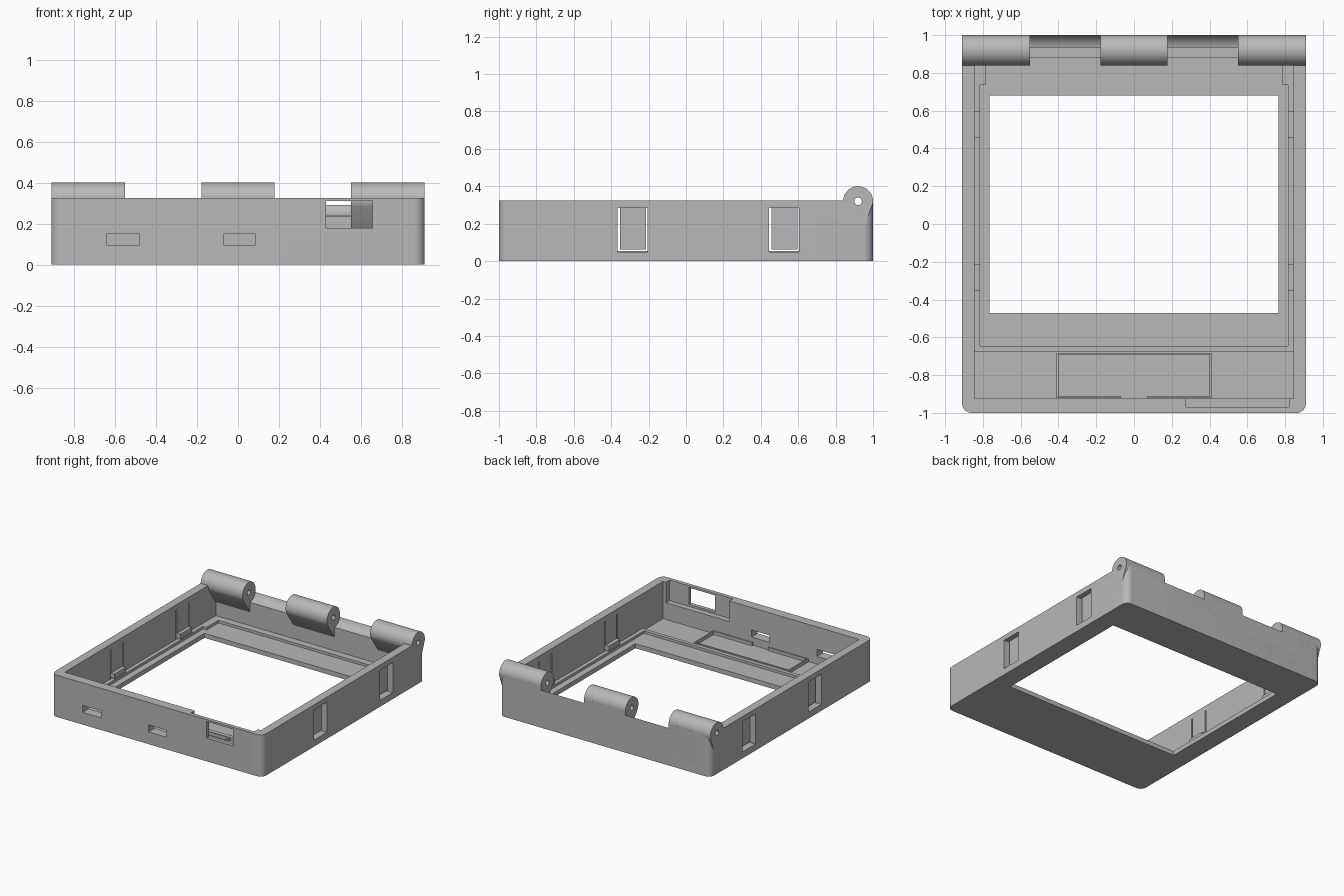
import bpy, bmesh
from math import sin, cos, radians

if "Cube" in bpy.data.objects:
    bpy.data.objects.remove(bpy.data.objects["Cube"])

grey = bpy.data.materials.new("plain_grey")
grey.use_nodes = True
COLOUR = (0.48, 0.48, 0.48, 1)
grey.diffuse_color = COLOUR
grey.node_tree.nodes["Principled BSDF"].inputs["Base Color"].default_value = COLOUR


def prism(name, points, axis, low, high):
    """Extrude a closed profile: (y, z) points along X, or (x, y) points along Z."""
    bm = bmesh.new()
    place = (lambda p, d: (d, *p)) if axis == "X" else (lambda p, d: (*p, d))
    rings = [[bm.verts.new(place(p, d)) for p in points] for d in (low, high)]
    for ring in rings:
        bm.faces.new(ring)
    for i in range(len(points)):
        j = (i + 1) % len(points)
        bm.faces.new((rings[0][i], rings[0][j], rings[1][j], rings[1][i]))
    bmesh.ops.recalc_face_normals(bm, faces=bm.faces)
    mesh = bpy.data.meshes.new(name)
    bm.to_mesh(mesh)
    bm.free()
    mesh.materials.append(grey)
    obj = bpy.data.objects.new(name, mesh)
    bpy.context.collection.objects.link(obj)
    return obj


def box(name, x0, x1, y0, y1, z0, z1):
    return prism(name, [(x0, y0), (x1, y0), (x1, y1), (x0, y1)], "Z", z0, z1)


def arc(cx, cy, r, start, end, steps):
    angles = [radians(start + (end - start) * i / steps) for i in range(steps + 1)]
    return [(cx + r * cos(a), cy + r * sin(a)) for a in angles]


def rod(name, r, x0, x1):
    return prism(name, arc(PIN_Y, PIN_Z, r, 0, 352.5, 47), "X", x0, x1)


def cut(target, *cutters):
    """Subtract each cutter from the target, then delete it."""
    bpy.context.view_layer.objects.active = target
    for cutter in cutters:
        mod = target.modifiers.new("cut", "BOOLEAN")
        mod.operation, mod.solver, mod.object = "DIFFERENCE", "EXACT", cutter
        bpy.ops.object.modifier_apply(modifier=mod.name)
        bpy.data.objects.remove(cutter)


def smooth(obj):
    bpy.ops.object.select_all(action="DESELECT")
    obj.select_set(True)
    bpy.context.view_layer.objects.active = obj
    bpy.ops.object.shade_smooth_by_angle(angle=radians(25))


W, WALL_X, TOP = 0.91, 0.845, 0.325
FRONT, BACK = -0.925, 0.935
FLOOR, RIM = 0.035, 0.055
PIN_Y, PIN_Z, KNUCKLE_R = 0.92, 0.32, 0.08
CLIPS = (-0.285, 0.525)

# Rounded tray with an open cavity and a display window
R = 0.05
outline = []
for cx, cy, start in ((W - R, 1 - R, 0), (R - W, 1 - R, 90),
                      (R - W, R - 1, 180), (W - R, R - 1, 270)):
    outline += arc(cx, cy, R, start, start + 90, 10)
tray = prism("tray", outline, "Z", 0, TOP)
cut(tray,
    box("cavity", -WALL_X, WALL_X, FRONT, BACK, FLOOR, 1),
    box("window", -0.765, 0.765, -0.47, 0.68, -1, 1))

# Ports through the front wall and the pocket behind the large port
cut(tray,
    box("port_a", -0.64, -0.48, -1.1, -0.9, 0.095, 0.15),
    box("port_b", -0.07, 0.085, -1.1, -0.9, 0.095, 0.15),
    box("pocket", 0.275, 0.82, -0.97, -0.9, 0.165, 1),
    box("large_port", 0.43, 0.655, -1.1, -0.9, 0.18, 0.31))

# Hinge clearance grooves and pin bore
cut(tray,
    rod("groove_a", 0.085, -0.55, -0.178),
    rod("groove_b", 0.085, 0.178, 0.55),
    rod("bore", 0.02, -1, 1))

# Side openings, each filled by a thin snap clip with a catch at its foot
for side, word in ((1, "left"), (-1, "right")):
    for y, place in zip(CLIPS, ("front", "back")):
        x0, x1 = sorted((side * 0.8, side * 1.0))
        cut(tray, box("opening", x0, x1, y - 0.08, y + 0.08, 0.05, 0.285))
        x0, x1 = sorted((side * WALL_X, side * 0.87))
        box(f"{word}_{place}_clip", x0, x1, y - 0.069, y + 0.071, 0.062, 0.286)
        x0, x1 = sorted((side * 0.815, side * 0.85))
        box(f"{word}_{place}_catch", x0, x1, y - 0.069, y + 0.071, 0.062, 0.1)
smooth(tray)

# Raised rim around the display recess, wider at the back corners
rim = box("recess_rim", -WALL_X, WALL_X, -0.675, BACK, FLOOR, RIM)
cut(rim,
    box("recess", -0.815, 0.815, -0.645, 0.735, 0, 1),
    box("recess_back", -0.785, 0.785, 0.7, 0.88, 0, 1))

# Thin rib frame on the front part of the floor
ribs = box("rib_frame", -0.41, 0.41, -0.922, -0.682, FLOOR, 0.06)
cut(ribs,
    box("inside", -0.4, 0.4, -0.912, -0.692, 0, 1),
    box("gap", -0.07, 0.07, -1, -0.9, 0, 1))

# Hinge knuckles, tapering down into the back wall
profile = arc(PIN_Y, PIN_Z, KNUCKLE_R, -8, 205, 36) + [(BACK, 0.16), (0.955, 0.19)]
for word, x0, x1 in (("right", -W, -0.55), ("middle", -0.178, 0.178), ("left", 0.55, W)):
    knuckle = prism(f"{word}_knuckle", profile, "X", x0, x1)
    cut(knuckle, rod("bore", 0.02, -1, 1))
    smooth(knuckle)
